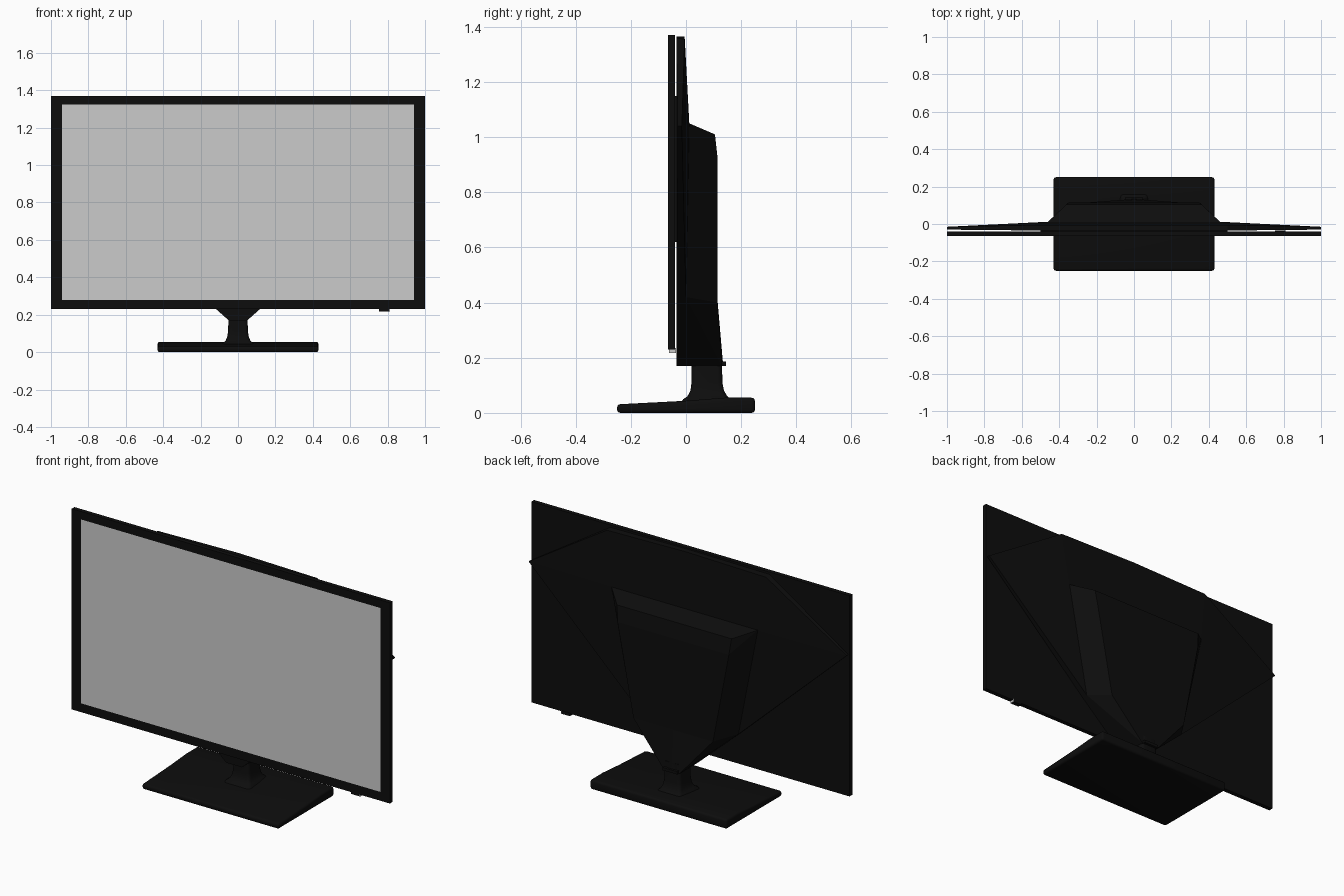
import bpy, bmesh, math

if "Cube" in bpy.data.objects:
    bpy.data.objects.remove(bpy.data.objects["Cube"])


def material(name, v):
    m = bpy.data.materials.new(name)
    m.diffuse_color = (v, v, v, 1)
    m.use_nodes = True
    m.node_tree.nodes["Principled BSDF"].inputs["Base Color"].default_value = m.diffuse_color
    return m


BLACK = material("black plastic", 0.004)
GREY = material("grey screen", 0.6)


def finish(bm, name, mats=(BLACK,), smooth=False):
    bmesh.ops.recalc_face_normals(bm, faces=bm.faces)
    me = bpy.data.meshes.new(name)
    bm.to_mesh(me)
    bm.free()
    ob = bpy.data.objects.new(name, me)
    bpy.context.collection.objects.link(ob)
    for m in mats:
        me.materials.append(m)
    if smooth:
        bpy.ops.object.select_all(action='DESELECT')
        ob.select_set(True)
        bpy.context.view_layer.objects.active = ob
        bpy.ops.object.shade_smooth_by_angle(angle=math.radians(35))
    return ob


def box_mesh(x0, x1, y0, y1, z0, z1):
    bm = bmesh.new()
    bmesh.ops.create_cube(bm, size=1)
    for v in bm.verts:
        v.co = ((x0 + x1) / 2 + v.co.x * (x1 - x0),
                (y0 + y1) / 2 + v.co.y * (y1 - y0),
                (z0 + z1) / 2 + v.co.z * (z1 - z0))
    return bm


# Front panel: slab whose front face is inset to make the bezel and the screen
bm = box_mesh(-1, 1, -0.065, -0.04, 0.23, 1.37)
bm.normal_update()
front = min(bm.faces, key=lambda f: f.calc_center_median().y)
bmesh.ops.inset_region(bm, faces=[front], thickness=0.05)
for v in front.verts:
    v.co.x = math.copysign(0.942, v.co.x)
    v.co.z = 1.325 if v.co.z > 0.8 else 0.28
front.material_index = 1
finish(bm, "front_panel", (BLACK, GREY))

# Spacer between panel and rear shell
finish(box_mesh(-0.5, 0.5, -0.045, -0.03, 0.62, 1.15), "panel_spacer")

# Rear shell: faceted half, built on both sides and welded on the centre line
P = {
    "F0": (0, -.035, 1.365), "F1": (.5, -.035, 1.36), "F2": (1, -.03, 1.04),
    "F3": (.33, -.035, .42), "F4": (.05, -.035, .17), "F5": (0, -.035, .17),
    "B0": (0, -.005, 1.365), "B1": (.5, -.005, 1.355), "B2": (1, -.015, 1.04),
    "B3": (.33, 0, .42), "B4": (.05, .13, .17), "B5": (0, .135, .17),
    "H0": (0, .012, 1.05), "H1": (.46, .012, 1.05),
    "I0": (0, .105, 1.01), "I1": (.36, .105, 1.01),
    "J0": (0, .115, .92), "J1": (.35, .115, .92),
    "K0": (0, .115, .40), "K1": (.25, .115, .40),
}
FACES = ["F0 F1 F2 F3 F4 F5", "B0 B1 H1 H0", "B1 B2 H1", "B2 B3 H1",
         "H0 H1 I1 I0", "I0 I1 J1 J0", "H1 J1 I1", "H1 B3 K1 J1",
         "J0 J1 K1 K0", "B3 B4 K1", "K0 K1 B4 B5"]
FACES += [f"F{i} F{i+1} B{i+1} B{i}" for i in range(5)]
bm = bmesh.new()
for side in (1, -1):
    vs = {k: bm.verts.new((side * x, y, z)) for k, (x, y, z) in P.items()}
    for f in FACES:
        bm.faces.new([vs[k] for k in f.split()])
bmesh.ops.remove_doubles(bm, verts=bm.verts, dist=1e-5)
finish(bm, "rear_shell")

# Small lip at the foot of the shell
finish(box_mesh(-0.045, 0.045, 0.11, 0.145, 0.17, 0.186), "shell_lip")

# Neck: rounded rectangles lofted upward, flaring into the base
LEVELS = [(.035, .085, -.02, .18), (.05, .08, -.01, .165), (.06, .067, .005, .15),
          (.08, .058, .016, .138), (.11, .053, .02, .132), (.22, .05, .02, .13)]
R = 0.018
bm = bmesh.new()
rings = []
for z, hx, y0, y1 in LEVELS:
    cy, hy = (y0 + y1) / 2, (y1 - y0) / 2
    ring = []
    for q, (sx, sy) in enumerate([(1, 1), (-1, 1), (-1, -1), (1, -1)]):
        for i in range(5):
            a = math.radians(90 * q + 22.5 * i)
            ring.append(bm.verts.new((sx * (hx - R) + R * math.cos(a),
                                      cy + sy * (hy - R) + R * math.sin(a), z)))
    rings.append(ring)
for a, b in zip(rings, rings[1:]):
    for i in range(len(a)):
        j = (i + 1) % len(a)
        bm.faces.new((a[i], a[j], b[j], b[i]))
bm.faces.new(rings[0])
bm.faces.new(rings[-1])
finish(bm, "stand_neck", smooth=True)

# Base: side profile extruded across, with rounded edges
PROFILE = [(-.25, 0), (.25, 0), (.25, .055), (.14, .055), (0, .044), (-.25, .031)]
bm = bmesh.new()
face = bm.faces.new([bm.verts.new((-0.43, y, z)) for y, z in PROFILE])
ext = bmesh.ops.extrude_face_region(bm, geom=[face])
for g in ext["geom"]:
    if isinstance(g, bmesh.types.BMVert):
        g.co.x = 0.43
bmesh.ops.recalc_face_normals(bm, faces=bm.faces)
sharp = [e for e in bm.edges if e.calc_face_angle(0) > 0.6]
bmesh.ops.bevel(bm, geom=sharp, offset=0.012, segments=3, profile=0.5, affect='EDGES')
finish(bm, "stand_base", smooth=True)

# Control button under the panel with a grey end cap
finish(box_mesh(0.755, 0.808, -0.062, -0.036, 0.218, 0.235), "control_button")
finish(box_mesh(0.808, 0.812, -0.062, -0.036, 0.218, 0.235), "button_end", (GREY,))
